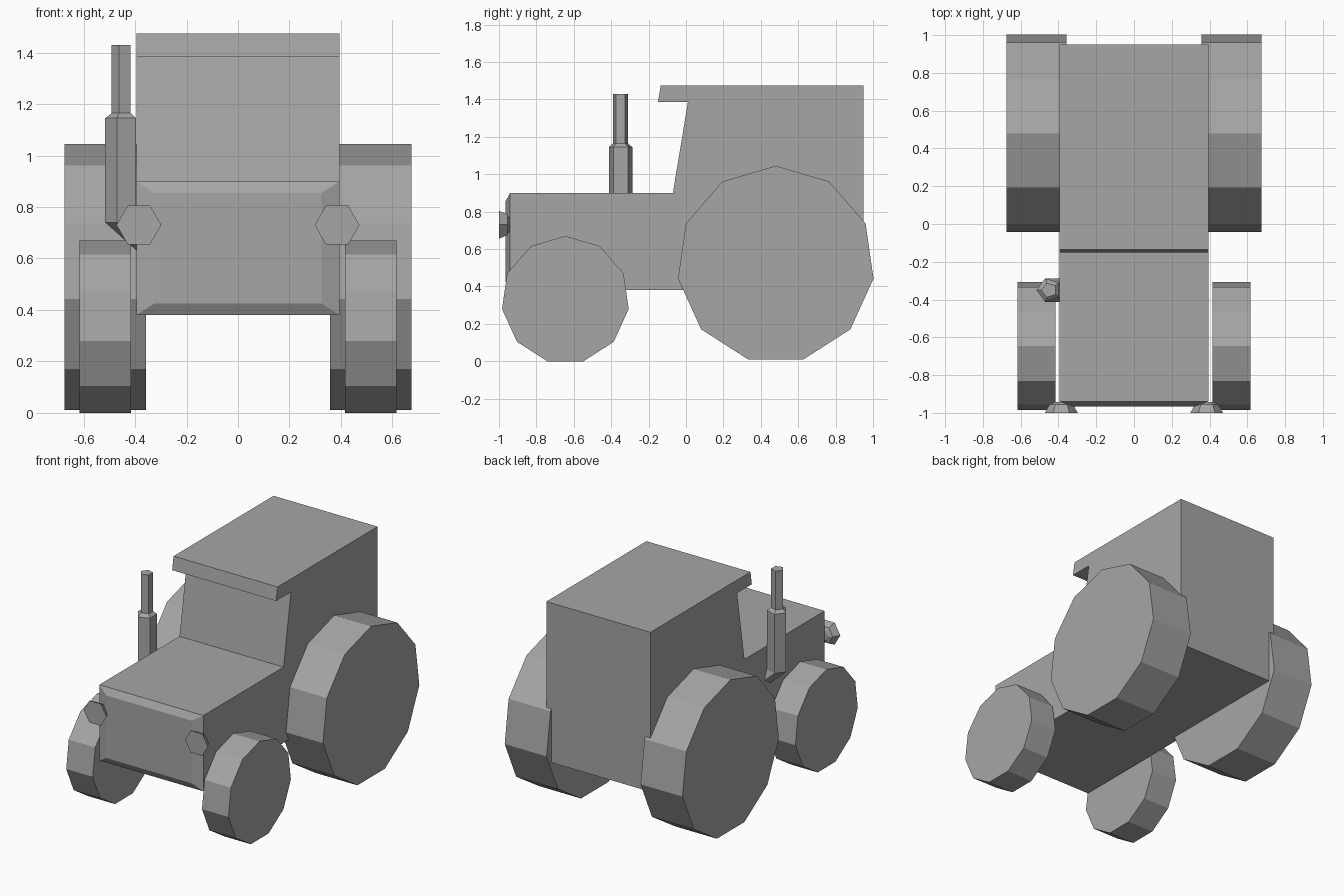
import bpy
import bmesh
from math import sin, cos, tau, pi

cube = bpy.data.objects.get("Cube")
if cube:
    bpy.data.objects.remove(cube, do_unlink=True)

grey = bpy.data.materials.new("plain_grey")
grey.use_nodes = True
COLOUR = (0.38, 0.38, 0.38, 1)
grey.diffuse_color = COLOUR
grey.node_tree.nodes["Principled BSDF"].inputs["Base Color"].default_value = COLOUR


def loft(name, rings):
    """Skin a list of equal-length point rings and cap both ends."""
    bm = bmesh.new()
    loops = [[bm.verts.new(p) for p in ring] for ring in rings]
    n = len(loops[0])
    for a, b in zip(loops, loops[1:]):
        for i in range(n):
            j = (i + 1) % n
            bm.faces.new((a[i], a[j], b[j], b[i]))
    bm.faces.new(loops[0])
    bm.faces.new(loops[-1])
    bmesh.ops.recalc_face_normals(bm, faces=bm.faces)
    mesh = bpy.data.meshes.new(name)
    bm.to_mesh(mesh)
    bm.free()
    mesh.materials.append(grey)
    obj = bpy.data.objects.new(name, mesh)
    bpy.context.collection.objects.link(obj)
    return obj


def polygon(sides, radius, start):
    return [(radius * cos(start + tau * i / sides), radius * sin(start + tau * i / sides))
            for i in range(sides)]


# Body: hood, cab and roof overhang as one side profile (y, z)
HALF = 0.395
profile = [(-0.94, 0.38), (0.95, 0.38), (0.95, 1.475), (-0.135, 1.475),
           (-0.15, 1.385), (0.01, 1.385), (-0.07, 0.90), (-0.94, 0.90)]
loft("body", [[(x, y, z) for y, z in profile] for x in (-HALF, HALF)])


# Nose: shallow chamfered front panel
def nose_ring(y, half, low, high):
    return [(-half, y, low), (half, y, low), (half, y, high), (-half, y, high)]


loft("nose", [nose_ring(-0.94, HALF, 0.38, 0.90), nose_ring(-0.965, 0.325, 0.425, 0.855)])


# Wheels and headlights, one on each side
def wheel(name, side, inner, outer, y, z, radius):
    ring = polygon(11, radius, pi / 2)
    loft(name, [[(side * x, y + a, z + b) for a, b in ring] for x in (inner, outer)])


for label, side in (("left", 1), ("right", -1)):
    wheel(f"rear_wheel_{label}", side, 0.357, 0.675, 0.48, 0.517, 0.528)
    wheel(f"front_wheel_{label}", side, 0.415, 0.616, -0.645, 0.328, 0.342)
    dome = ((-1.0, 0.087), (-0.955, 0.062), (-0.942, 0.035))
    loft(f"headlight_{label}",
         [[(side * 0.385 + a, y, 0.73 + b) for a, b in polygon(6, r, 0)] for y, r in dome])

# Exhaust: five-sided stack with an elbow running into the hood side
stack = ((0.2, 0.56, 0.066), (0, 0.74, 0.066), (0, 1.145, 0.066),
         (0, 1.165, 0.041), (0, 1.43, 0.041))
loft("exhaust", [[(-0.45 + shift + a, -0.35 + b, z) for a, b in polygon(5, r, pi)]
                 for shift, z, r in stack])
